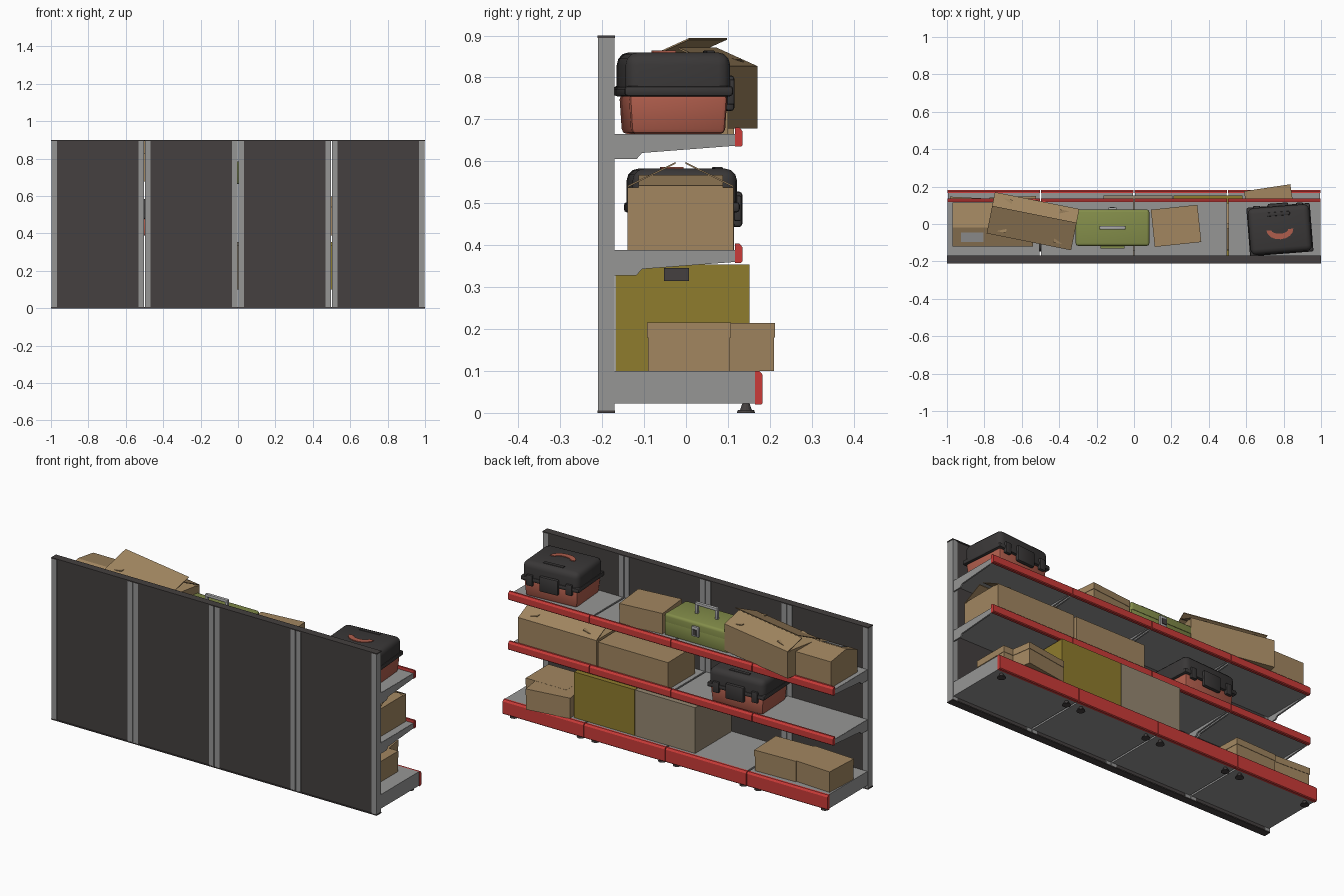
import bpy, bmesh, math
from mathutils import Matrix, Vector

if "Cube" in bpy.data.objects:
    bpy.data.objects.remove(bpy.data.objects["Cube"])


def material(name, r, g, b):
    m = bpy.data.materials.new(name)
    m.diffuse_color = (r, g, b, 1)
    m.use_nodes = True
    m.node_tree.nodes["Principled BSDF"].inputs["Base Color"].default_value = m.diffuse_color
    return m


GREY = material("shelf grey", .305, .305, .302)
DARK = material("panel dark grey", .058, .051, .050)
RED = material("strip red", .60, .044, .040)
CARD = material("cardboard", .36, .24, .118)
ORANGE = material("case orange", .43, .11, .072)
BLACK = material("charcoal plastic", .042, .039, .039)
GREEN = material("toolbox green", .23, .27, .069)
OLIVE = material("olive yellow", .275, .20, .026)
BEIGE = material("beige", .305, .245, .165)
METAL = material("light metal", .40, .40, .40)
HOME = Matrix.Identity(4)


def place(x, y, z, deg=0):
    return Matrix.Translation((x, y, z)) @ Matrix.Rotation(math.radians(deg), 4, 'Z')


def finish(name, bm, mat, M=HOME, smooth=False):
    bmesh.ops.recalc_face_normals(bm, faces=bm.faces)
    me = bpy.data.meshes.new(name)
    bm.to_mesh(me)
    bm.free()
    me.materials.append(mat)
    ob = bpy.data.objects.new(name, me)
    ob.matrix_world = M
    bpy.context.collection.objects.link(ob)
    if smooth:
        bpy.ops.object.select_all(action='DESELECT')
        ob.select_set(True)
        bpy.context.view_layer.objects.active = ob
        bpy.ops.object.shade_smooth_by_angle(angle=math.radians(40))
    return ob


def box(name, lo, hi, mat, M=HOME, bevel=0, taper=1.0, segs=2, keep_bottom=False):
    """Box between two corners; taper scales the bottom, bevel rounds the edges."""
    bm = bmesh.new()
    bmesh.ops.create_cube(bm, size=1)
    lo, hi = Vector(lo), Vector(hi)
    mid, size = (lo + hi) / 2, hi - lo
    for v in bm.verts:
        t = taper if v.co.z < 0 else 1
        v.co = Vector((mid.x + v.co.x * size.x * t, mid.y + v.co.y * size.y * t, mid.z + v.co.z * size.z))
    if bevel:
        edges = [e for e in bm.edges if not keep_bottom or max(v.co.z for v in e.verts) > mid.z]
        bmesh.ops.bevel(bm, geom=edges, offset=bevel, segments=segs, profile=.5, affect='EDGES')
    return finish(name, bm, mat, M, bevel > 0)


def prism(name, pts, a, b, mat, axis='x', M=HOME):
    """Extrude a (y, z) outline along x, or an (x, y) outline along z."""
    bm = bmesh.new()
    at = lambda p, h: (h, p[0], p[1]) if axis == 'x' else (p[0], p[1], h)
    f = bm.faces.new([bm.verts.new(at(p, a)) for p in pts])
    new = bmesh.ops.extrude_face_region(bm, geom=[f])['geom']
    step = Vector(at((0, 0), b - a))
    bmesh.ops.translate(bm, vec=step, verts=[v for v in new if isinstance(v, bmesh.types.BMVert)])
    return finish(name, bm, mat, M)


def strip(name, x0, x1, y, z0, z1):
    """Red price rail with a chamfered front and a raised lower face."""
    c = .004
    prism(name, [(y, z0), (y + .018 - c, z0), (y + .018, z0 + c), (y + .018, z1 - .010),
                 (y + .014, z1 - .004), (y + .010, z1), (y, z1)], x0, x1, RED)


# ---- shelving: four equal bays ----
for i in range(4):
    a, b = -1 + i * .5, -.5 + i * .5
    for x0, x1 in ((a, a + .032), (b - .032, b)):
        s = .002 if x0 > a else 0
        box("upright", (x0 + .002 - s, -.21, .006), (x1 - s, -.17, .894), GREY)
    box("back_panel", (a + .032, -.207, .006), (b - .032, -.174, .894), DARK)
    box("top_cap", (a, -.211, .894), (b, -.169, .90), DARK)
    box("bottom_cap", (a, -.211, 0), (b, -.169, .006), DARK)
    # base shelf and feet
    box("base_shelf", (a + .005, -.17, .022), (b - .005, .165, .10), GREY)
    strip("base_rail", a + .002, b - .002, .165, .02, .10)
    for x in (a + .045, b - .045):
        for nm, z0, z1, r0, r1 in (("foot_pad", 0, .007, .022, .019), ("foot_stem", .007, .024, .014, .008)):
            bm = bmesh.new()
            bmesh.ops.create_cone(bm, cap_ends=True, segments=12, radius1=r0, radius2=r1, depth=z1 - z0)
            finish(nm, bm, DARK, place(x, .143, (z0 + z1) / 2))
    # two upper shelves carried by stepped brackets
    for T in (.388, .665):
        box("shelf_plate", (a + .005, -.17, T - .026), (b - .005, .117, T), GREY)
        strip("shelf_rail", a + .002, b - .002, .117, T - .03, T + .016)
        arm = [(-.17, T - .001), (.117, T - .001), (.117, T - .028), (-.105, T - .045), (-.118, T - .06), (-.17, T - .06)]
        for x in (a + .004, b - .012):
            prism("bracket", arm, x, x + .008, GREY)


# ---- goods ----
def open_carton(M, L, W, h, rise, over=0):
    """Carton whose long flaps lean together like a roof."""
    l, w, t = L / 2, W / 2, .004
    box("open_carton", (-l, -w, 0), (l, w, h), CARD, M)
    for s in (1, -1):
        reach = .012 if s > 0 else .012 - over
        k = rise * (w - reach) / w
        prism("long_flap", [(s * w, h), (s * reach, h + k), (s * reach, h + k + t), (s * w, h + t)], -l, l, CARD, 'x', M)
        E = M @ Matrix.Rotation(math.radians(90), 4, 'Z')
        prism("end_flap", [(s * l, h), (s * (l - .10), h + rise * .4), (s * (l - .10), h + rise * .4 + t),
                           (s * l, h + t)], -w * .8, w * .8, CARD, 'x', E)


def long_carton(M, front, ridge, back, label_x):
    """Closed long carton with a centre fold and a tape label near one end."""
    prism("long_carton", [(-.12, 0), (.115, 0), (.115, front), (-.02, ridge), (-.12, back)], -.215, .215, CARD, 'x', M)
    k = (ridge - back) / .10
    za, zb = back + k * .025, back + k * .075
    prism("tape_label", [(-.095, za), (-.045, zb), (-.045, zb + .002), (-.095, za + .002)],
          label_x - .06, label_x + .06, METAL, 'x', M)


def small_carton(M):
    box("small_carton", (-.123, -.098, 0), (.123, .098, .08), CARD, M)
    box("small_carton_lid", (-.125, -.10, .08), (.125, .10, .115), CARD, M)


def tool_case(M):
    """Orange case with a rounded charcoal lid, rim, latch and inset grip."""
    box("case_body", (-.158, -.118, 0), (.158, .118, .095), ORANGE, M, .012, .95)
    box("case_rim", (-.17, -.13, .09), (.17, .13, .115), BLACK, M, .008)
    box("case_lid", (-.165, -.125, .112), (.165, .125, .195), BLACK, M, .03, 1, 3, True)
    box("case_latch", (-.055, .12, .055), (.055, .142, .14), BLACK, M, .008)
    for x in (-.115, .115):
        box("case_clasp", (x - .018, .118, .07), (x + .018, .136, .13), BLACK, M, .004)
    arc = [math.pi + math.pi * j / 8 for j in range(9)]
    pts = [(.072 * math.cos(t), .052 * math.sin(t)) for t in arc]
    pts += [(.045 * math.cos(t), .022 * math.sin(t)) for t in reversed(arc)]
    prism("case_grip", pts, .193, .199, ORANGE, 'z', M)
    box("case_grip_hinge", (-.06, .075, .19), (.06, .095, .199), BLACK, M, .003)


def crate(M, mat):
    box("crate_body", (-.185, -.16, 0), (.185, .16, .235), mat, M)
    box("crate_lid", (-.185, -.135, .235), (.185, .16, .254), mat, M)
    for s in (1, -1):
        box("crate_catch", (s * .187 - .005, -.045, .215), (s * .187 + .005, .015, .245), DARK, M)


# top shelf
tool_case(place(.78, -.030, .665, 4.5))
small_carton(place(.225, -.01, .665, 6))
open_carton(place(-.54, .015, .678, -11.3), .46, .225, .145, .05, .05)
long_carton(place(-.755, 0, .665), .145, .165, .125, -.11)
# green toolbox with metal handle, latch and rear hinge
G = place(-.115, -.02, .665)
box("green_toolbox", (-.195, -.095, 0), (.195, .095, .08), GREEN, G, .006)
box("green_lid", (-.197, -.097, .075), (.197, .097, .120), GREEN, G, .014, 1, 3, True)
for x in (-.062, .062):
    box("handle_post", (x - .008, -.008, .115), (x + .008, .008, .175), METAL, G, .003)
box("handle_bar", (-.07, -.010, .165), (.07, .010, .183), METAL, G, .006)
box("toolbox_latch", (-.022, .094, .045), (.022, .108, .10), METAL, G, .003)
box("latch_tongue", (-.012, .105, .055), (.012, .112, .085), DARK, G)
box("toolbox_hinge", (-.065, -.11, .06), (.065, -.092, .085), GREEN, G)

# middle shelf
open_carton(place(.712, -.013, .388), .48, .252, .150, .062)
long_carton(place(.245, 0, .388), .150, .152, .150, .14)
tool_case(place(-.38, -.010, .388, 3))

# bottom shelf
small_carton(place(.785, .007, .10))
small_carton(place(.727, .095, .0995, 8.6))
crate(place(.395, -.008, .10), OLIVE)
crate(place(.022, -.008, .10), BEIGE)
small_carton(place(-.645, .045, .10, 2))
small_carton(place(-.865, .040, .10, -3))
